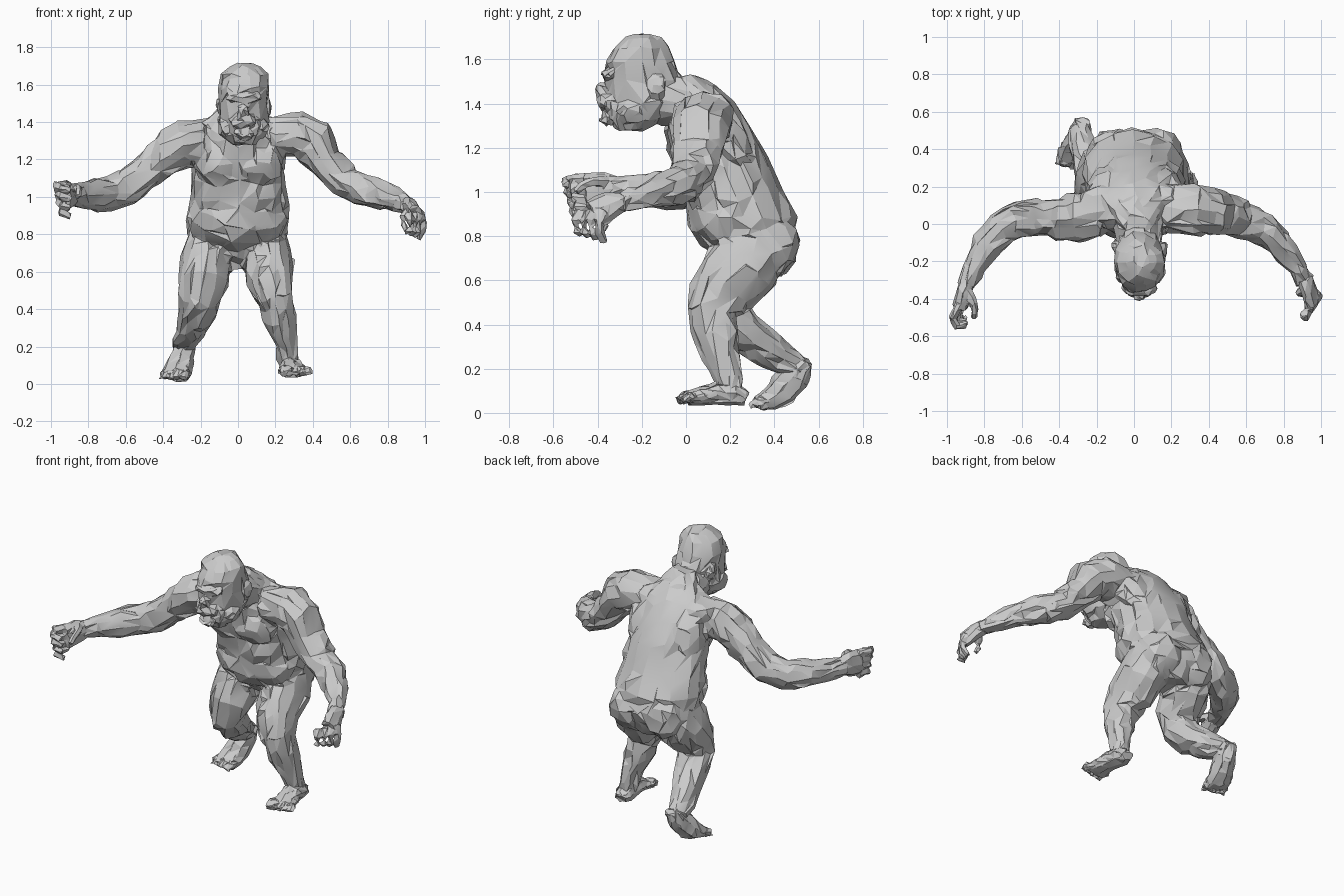
import bpy, bmesh, math, random
from mathutils import Vector, Matrix

random.seed(7)
grey = bpy.data.materials.new("grey")
grey.diffuse_color = (0.6, 0.6, 0.6, 1)


def loft(bm, sections, n=12, ref=None):
    """Closed tube through (x, y, z, ru, rv); flat rings unless ref gives the u side."""
    pts = [Vector(s[:3]) for s in sections]
    rings = []
    for i, s in enumerate(sections):
        u, v = Vector((1, 0, 0)), Vector((0, 1, 0))
        if ref:
            t = (pts[min(i + 1, len(pts) - 1)] - pts[max(i - 1, 0)]).normalized()
            u = Vector(ref)
            u = (u - t * u.dot(t)).normalized()
            v = t.cross(u)
        rings.append([bm.verts.new(pts[i] + u * s[3] * math.cos(a) + v * s[4] * math.sin(a))
                      for a in (2 * math.pi * k / n for k in range(n))])
    for a, b in zip(rings, rings[1:]):
        for k in range(n):
            bm.faces.new((a[k], a[(k + 1) % n], b[(k + 1) % n], b[k]))
    bm.faces.new(rings[0][::-1])
    bm.faces.new(rings[-1])


def blob(bm, c, r, tilt=0):
    m = Matrix.Translation(c) @ Matrix.Rotation(tilt, 4, 'X') @ Matrix.Diagonal((*r, 1))
    bmesh.ops.create_icosphere(bm, subdivisions=2, radius=1, matrix=m)


def finish(name, bm, tris, voxel, jitter):
    """Fuse the shapes, cut down to chunky triangles and roughen them."""
    bmesh.ops.recalc_face_normals(bm, faces=bm.faces)
    me = bpy.data.meshes.new(name)
    bm.to_mesh(me)
    bm.free()
    ob = bpy.data.objects.new(name, me)
    bpy.context.collection.objects.link(ob)
    r = ob.modifiers.new("fuse", 'REMESH')
    r.mode, r.voxel_size = 'VOXEL', voxel
    dg = bpy.context.evaluated_depsgraph_get()
    count = sum(len(p.vertices) - 2 for p in ob.evaluated_get(dg).data.polygons)
    ob.modifiers.new("chunky", 'DECIMATE').ratio = min(1, tris / max(count, 1))
    dg = bpy.context.evaluated_depsgraph_get()
    ob.data = bpy.data.meshes.new_from_object(ob.evaluated_get(dg))
    ob.modifiers.clear()
    for v in ob.data.vertices:
        v.co += Vector([random.uniform(-jitter, jitter) for _ in range(3)])
        v.co.z = max(v.co.z, 0)
    ob.data.materials.clear()
    ob.data.materials.append(grey)
    bpy.context.view_layer.objects.active = ob
    ob.select_set(True)
    bpy.ops.object.shade_smooth_by_angle(angle=math.radians(15))
    ob.select_set(False)
    return ob


# Body: hunched torso
bm = bmesh.new()
loft(bm, [(0, .33, .62, .14, .10), (0, .32, .70, .22, .16), (0, .31, .78, .255, .20),
          (0, .265, .88, .275, .235), (0, .225, .98, .265, .23), (0, .19, 1.08, .25, .22),
          (0, .14, 1.2, .235, .215), (0, .11, 1.3, .22, .19), (0, .085, 1.4, .18, .145),
          (.01, .05, 1.47, .12, .08), (.02, .0, 1.52, .07, .05)], 16)
loft(bm, [(.01, .1, 1.36, .15, .13), (.02, -.03, 1.4, .13, .12), (.03, -.15, 1.44, .11, .11)],
     ref=(1, 0, 0))                                       # neck
blob(bm, (0, .205, .88), (.275, .2, .18), -.25)           # belly
for s in (-1, 1):
    blob(bm, (s * .1, .03, 1.18), (.14, .105, .12))       # chest
    blob(bm, (s * .12, .38, .76), (.14, .13, .15))        # rump
    blob(bm, (s * .17, .1, 1.34), (.13, .12, .09))        # upper back
    blob(bm, (s * .13, .18, 1.22), (.125, .12, .2), .5)   # shoulder blade

# Arms reaching out and forward
loft(bm, [(-.18, .05, 1.3, .11, .12), (-.29, .04, 1.285, .125, .135), (-.38, .03, 1.225, .115, .115),
          (-.48, .03, 1.145, .097, .10), (-.6, .03, 1.05, .097, .10), (-.7, -.02, 1.02, .092, .095),
          (-.79, -.12, 1.01, .088, .08), (-.86, -.24, 1.01, .065, .06), (-.9, -.33, 1.01, .05, .045)],
     ref=(0, 0, 1))
loft(bm, [(.18, .08, 1.32, .11, .13), (.32, .08, 1.33, .125, .14), (.41, .06, 1.29, .125, .125),
          (.47, .05, 1.19, .095, .115), (.57, .03, 1.085, .09, .10), (.68, -.02, 1.03, .085, .09),
          (.78, -.1, 1.01, .075, .075), (.87, -.22, .97, .055, .055), (.92, -.31, .95, .045, .042)],
     ref=(0, 0, 1))

# Legs: one planted forward, one pushing off behind
loft(bm, [(.13, .32, .78, .13, .17), (.16, .25, .66, .14, .165), (.17, .16, .55, .125, .145),
          (.205, .12, .45, .095, .12), (.225, .135, .35, .088, .1), (.25, .165, .25, .07, .085),
          (.27, .19, .15, .058, .062), (.285, .205, .07, .055, .06)], ref=(1, 0, 0))
loft(bm, [(-.13, .32, .78, .13, .17), (-.165, .26, .66, .14, .165), (-.18, .19, .55, .13, .14),
          (-.205, .18, .45, .11, .11), (-.225, .26, .37, .095, .1), (-.25, .35, .3, .085, .085),
          (-.28, .44, .245, .07, .07), (-.29, .52, .2, .055, .055)], ref=(1, 0, 0))
finish("body", bm, 2500, .014, .0125)

# Head with heavy brow, muzzle and jowls
bm = bmesh.new()
loft(bm, [(.03, -.25, 1.28, .06, .07), (.03, -.225, 1.33, .11, .125), (.03, -.19, 1.40, .13, .17),
          (.03, -.185, 1.5, .13, .18), (.03, -.205, 1.58, .135, .155), (.035, -.205, 1.65, .12, .125),
          (.04, -.2, 1.695, .08, .085), (.04, -.2, 1.71, .035, .04)], 14)
blob(bm, (.03, -.35, 1.41), (.075, .05, .05))             # muzzle
blob(bm, (.03, -.385, 1.46), (.03, .022, .04))            # nose
blob(bm, (.03, -.345, 1.535), (.1, .035, .028))           # brow
blob(bm, (.03, -.36, 1.33), (.055, .032, .03))            # chin
for s in (-1, 1):
    blob(bm, (.03 + s * .095, -.24, 1.37), (.04, .08, .06))   # jowl
    blob(bm, (.03 + s * .127, -.13, 1.48), (.02, .045, .055))  # ear
finish("head", bm, 650, .011, .0095)


def digit(bm, pts, r):
    loft(bm, [(*p, r * (1 - .12 * i), r * (1 - .12 * i)) for i, p in enumerate(pts)], 6, (.3, .2, 1))


# Left hand: half-closed fist, fingers stacked and curling inward
bm = bmesh.new()
loft(bm, [(-.89, -.3, 1.01, .055, .045), (-.91, -.37, 1.01, .08, .045), (-.93, -.45, 1.0, .085, .04)],
     8, (0, 0, 1))
for k in range(4):
    z = 1.06 - .045 * k
    digit(bm, [(-.93, -.43, z), (-.972 + .01 * k, -.50, z), (-.95, -.55 + .012 * k, z - .01),
               (-.895, -.54 + .012 * k, z - .03)], .026)
digit(bm, [(-.89, -.36, 1.05), (-.86, -.42, 1.05), (-.85, -.47, 1.03), (-.855, -.5, 1.0)], .026)
finish("left_hand", bm, 420, .007, .005)

# Right hand: hanging fingers
bm = bmesh.new()
loft(bm, [(.91, -.29, .955, .048, .045), (.935, -.35, .935, .04, .07), (.955, -.42, .9, .038, .075)],
     8, (.9, .3, .5))
for k in range(4):
    x, y = .985 - .022 * k, -.37 - .036 * k
    digit(bm, [(x - .01, y, .91), (x + .005, y - .02, .87), (x, y - .02, .82),
               (x - .02, y, .775 + .012 * k)], .025)
digit(bm, [(.91, -.34, .93), (.885, -.37, .89), (.885, -.37, .85), (.9, -.38, .82)], .024)
finish("right_hand", bm, 420, .007, .005)

# Right foot, flat and forward
bm = bmesh.new()
loft(bm, [(.28, .275, .065, .04, .03), (.28, .22, .085, .06, .055), (.285, .14, .088, .063, .055),
          (.3, .06, .075, .075, .038), (.305, .01, .062, .08, .03)], 8, (1, 0, 0))
for k in range(5):
    x = .24 + .034 * k
    y = -.04 + .008 * k
    digit(bm, [(x, .03, .065), (x, y + .035, .078), (x + .004, y, .053)], .027 - .002 * k)
finish("right_foot", bm, 420, .008, .007)

# Left foot, heel raised
bm = bmesh.new()
loft(bm, [(-.275, .545, .235, .045, .035), (-.285, .5, .175, .06, .07), (-.305, .44, .11, .07, .075),
          (-.325, .39, .065, .08, .055), (-.335, .34, .045, .08, .033)], 8, (1, 0, 0))
for k in range(5):
    x = -.275 - .03 * k
    digit(bm, [(x, .37, .05), (x - .01, .325, .055), (x - .015, .295 + .008 * k, .028)], .028 - .002 * k)
finish("left_foot", bm, 420, .008, .007)
